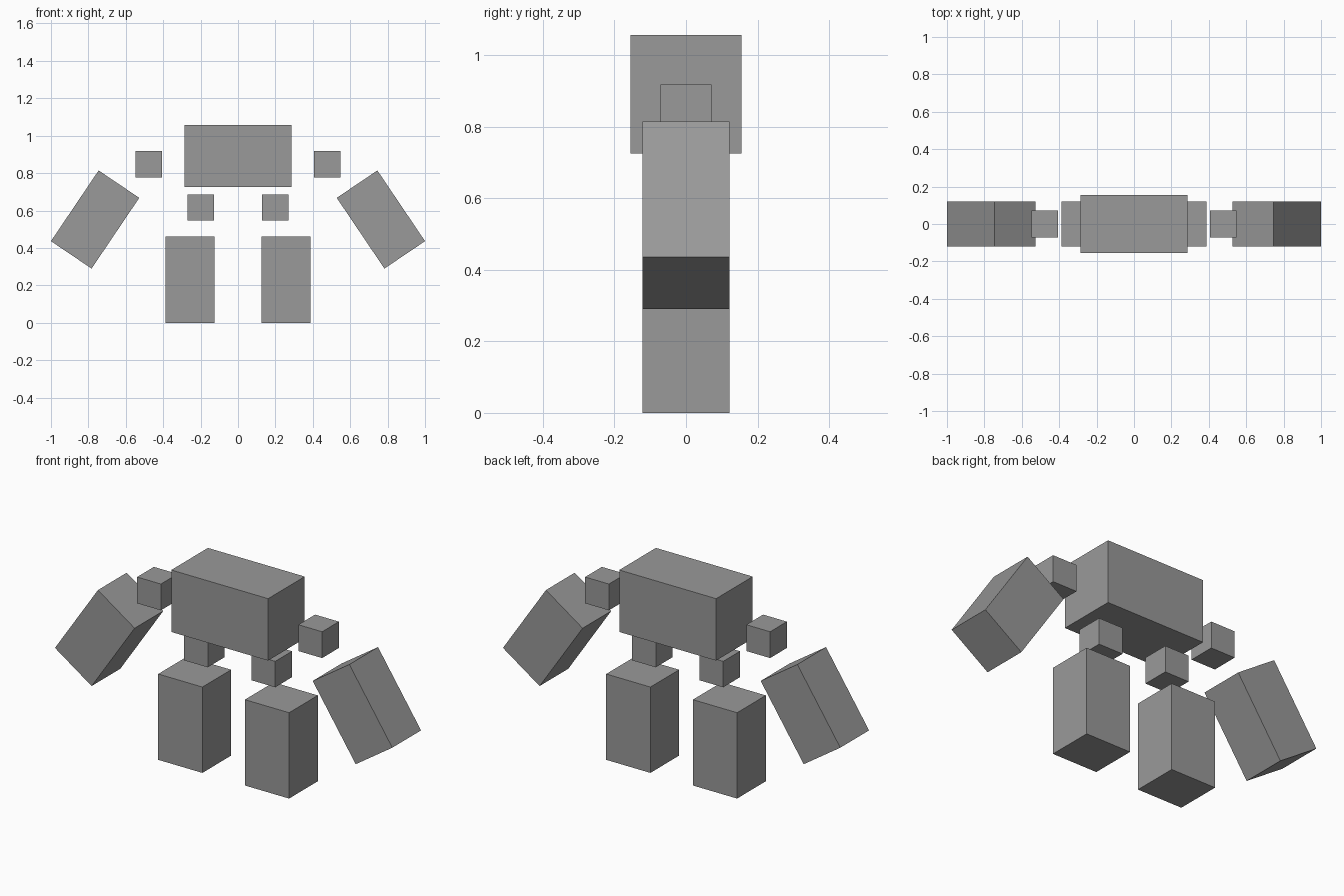
import bpy
import math

if "Cube" in bpy.data.objects:
    bpy.data.objects.remove(bpy.data.objects["Cube"])

grey = bpy.data.materials.new("plain_grey")
grey.diffuse_color = (0.32, 0.32, 0.32, 1)
grey.use_nodes = True
grey.node_tree.nodes["Principled BSDF"].inputs["Base Color"].default_value = grey.diffuse_color


def box(name, size, centre, tilt=0):
    """Box of a given size, tilted in degrees about the y axis."""
    bpy.ops.mesh.primitive_cube_add(size=1, location=centre)
    ob = bpy.context.object
    ob.name = name
    ob.scale = size
    ob.rotation_euler = (0, math.radians(tilt), 0)
    ob.data.materials.append(grey)


# Torso
box("torso", (0.574, 0.31, 0.332), (0, 0, 0.891))

# Paired joints and limbs
for side, s in (("left", -1), ("right", 1)):
    box(side + "_shoulder_joint", (0.141, 0.142, 0.141), (s * 0.478, 0, 0.847))
    box(side + "_hip_joint", (0.141, 0.142, 0.139), (s * 0.2, 0, 0.615))
    box(side + "_arm", (0.262, 0.243, 0.456), (s * 0.764, 0, 0.552), -s * 34)
    box(side + "_leg", (0.262, 0.243, 0.46), (s * 0.257, 0, 0.23))
